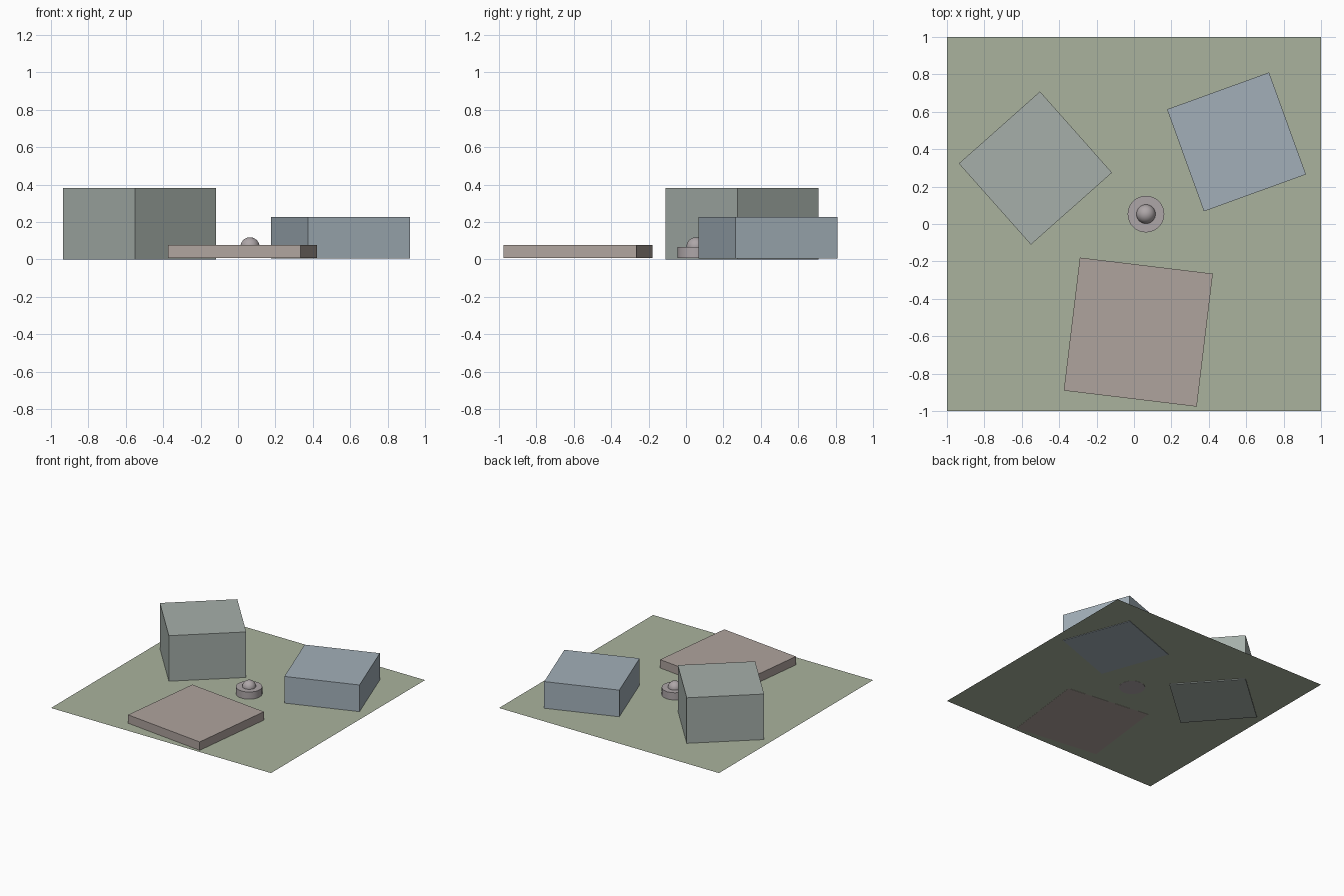
import bpy
from math import radians

if "Cube" in bpy.data.objects:
    bpy.data.objects.remove(bpy.data.objects["Cube"])


def finish(name, color):
    ob = bpy.context.object
    ob.name = name
    mat = bpy.data.materials.new(name + "_paint")
    mat.diffuse_color = (*color, 1)
    mat.use_nodes = True
    mat.node_tree.nodes["Principled BSDF"].inputs["Base Color"].default_value = mat.diffuse_color
    ob.data.materials.append(mat)
    return ob


def block(name, x, y, side, bottom, top, angle, color):
    bpy.ops.mesh.primitive_cube_add(size=1, location=(x, y, (bottom + top) / 2),
                                    rotation=(0, 0, radians(angle)))
    ob = finish(name, color)
    ob.scale = (side, side, top - bottom)


# Thin ground sheet; the blocks poke very slightly through it
bpy.ops.mesh.primitive_plane_add(size=2, location=(0, 0, 0.008))
finish("ground_sheet", (0.40, 0.45, 0.34))

# Three square blocks of different heights
block("tall_block", -0.527, 0.299, 0.58, 0.0, 0.382, 41.6, (0.38, 0.43, 0.40))
block("medium_block", 0.548, 0.439, 0.58, 0.004, 0.227, 19.9, (0.36, 0.43, 0.48))
block("low_block", 0.023, -0.578, 0.716, 0.007, 0.077, -6.9, (0.43, 0.37, 0.34))

# Round pedestal with a ball set into its top
cx, cy = 0.064, 0.053
bpy.ops.mesh.primitive_cylinder_add(vertices=32, radius=0.098, depth=0.06,
                                    location=(cx, cy, 0.037))
finish("pedestal", (0.42, 0.38, 0.39))
bpy.ops.object.shade_smooth_by_angle(angle=radians(30))
bpy.ops.mesh.primitive_uv_sphere_add(segments=32, ring_count=16, radius=0.051,
                                     location=(cx, cy, 0.067))
finish("ball", (0.42, 0.38, 0.39))
bpy.ops.object.shade_smooth()
